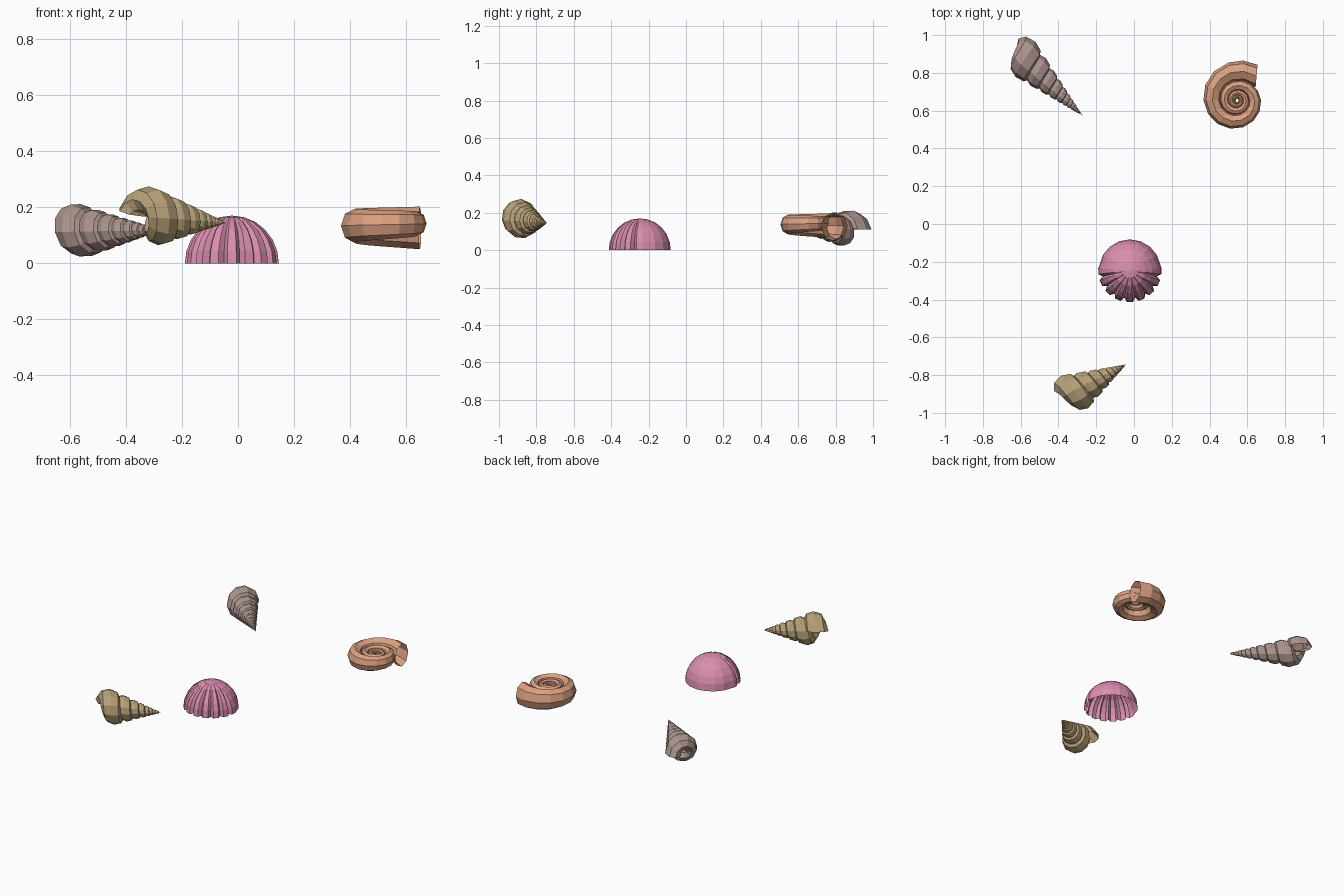
import bpy, bmesh, math
from mathutils import Vector

if "Cube" in bpy.data.objects:
    bpy.data.objects.remove(bpy.data.objects["Cube"])


def material(name, rgb):
    m = bpy.data.materials.new(name)
    m.diffuse_color = (*rgb, 1)
    m.use_nodes = True
    m.node_tree.nodes["Principled BSDF"].inputs["Base Color"].default_value = m.diffuse_color
    return m


def finish(name, bm, mat):
    bmesh.ops.recalc_face_normals(bm, faces=bm.faces)
    me = bpy.data.meshes.new(name)
    bm.to_mesh(me)
    bm.free()
    me.materials.append(mat)
    ob = bpy.data.objects.new(name, me)
    bpy.context.collection.objects.link(ob)
    return ob


def spiral_shell(name, mat, apex, axis, mouth, reach, rho, half_r, half_a,
                 growth, turns, per_turn, sides=8, tilt=0.0):
    """Growing tube wound from the open mouth back to the apex.
    reach/rho = distance of mouth centre along / from the axis,
    half_r/half_a = tube half sizes across / along the axis."""
    apex, d = Vector(apex), Vector(axis).normalized()
    e1 = Vector(mouth)
    e1 = (e1 - d * e1.dot(d)).normalized()
    e2 = e1.cross(d)
    bm = bmesh.new()
    rings = []
    for i in range(int(turns * per_turn) + 1):
        phi = 2 * math.pi * i / per_turn
        f = growth ** (-i / per_turn)
        out = e1 * math.cos(phi) + e2 * math.sin(phi)
        back = e2 * math.cos(phi) - e1 * math.sin(phi)
        t = tilt * max(0, 1 - i / 2)          # slanted lip near the mouth
        u = out * math.cos(t) + back * math.sin(t)
        c = apex + (d * reach + out * rho) * f
        ring = []
        for k in range(sides):
            a = 2 * math.pi * k / sides
            ring.append(bm.verts.new(
                c + (u * math.cos(a) * half_r + d * math.sin(a) * half_a) * f))
        rings.append(ring)
    for r0, r1 in zip(rings, rings[1:]):
        for k in range(sides):
            j = (k + 1) % sides
            bm.faces.new((r0[k], r0[j], r1[j], r1[k]))
    tip = bm.verts.new(apex)
    for k in range(sides):
        bm.faces.new((rings[-1][k], rings[-1][(k + 1) % sides], tip))
    return finish(name, bm, mat)


def ribbed_dome(name, mat, centre, radius, height, ribs, levels):
    """Open dome: ribbed around the front, plain facets at the back."""
    outline = []                               # (angle in degrees, radius factor)
    start, span = 170, 200
    step = span / ribs
    for i in range(ribs):
        a = start + i * step
        outline += [(a, 0.87 if i else 0.97), (a + step * 0.25, 1.0),
                    (a + step * 0.75, 1.0)]
    back = 8
    outline += [(start + span + i * (360 - span) / back, 0.98)
                for i in range(back)]
    bm = bmesh.new()
    rings = []
    for l in range(levels):
        e = math.pi / 2 * l / levels
        rings.append([bm.verts.new((
            centre[0] + radius * k * math.cos(e) * math.cos(math.radians(a)),
            centre[1] + radius * k * math.cos(e) * math.sin(math.radians(a)),
            height * math.sin(e))) for a, k in outline])
    n = len(outline)
    for r0, r1 in zip(rings, rings[1:]):
        for k in range(n):
            j = (k + 1) % n
            bm.faces.new((r0[k], r0[j], r1[j], r1[k]))
    top = bm.verts.new((centre[0], centre[1], height))
    for k in range(n):
        bm.faces.new((rings[-1][k], rings[-1][(k + 1) % n], top))
    return finish(name, bm, mat)


tan = material("tan", (0.48, 0.36, 0.19))
mauve = material("dusty mauve", (0.42, 0.305, 0.275))
orange = material("peach orange", (0.71, 0.355, 0.22))
pink = material("pink", (0.70, 0.27, 0.43))

# Flat coiled shell
spiral_shell("flat_coiled_shell", orange, (0.545, 0.655, 0.162), (0, 0, -1),
             (math.cos(math.radians(51)), math.sin(math.radians(51)), 0),
             0.036, 0.165, 0.06, 0.076, 1.94, 4.5, 14, tilt=math.radians(34))

# Tan turret shell, lying with its mouth to the back left
spiral_shell("tan_turret_shell", tan, (-0.04, -0.743, 0.145),
             (-0.294, -0.163, 0.018), (-0.43, 0.90, 0.3),
             0.335, 0.066, 0.054, 0.07, 1.36, 10, 11)

# Slender mauve turret shell
spiral_shell("mauve_turret_shell", mauve, (-0.27, 0.571, 0.118),
             (-0.72, 0.69, -0.015), (0.69, 0.72, 0.0),
             0.455, 0.06, 0.05, 0.076, 1.28, 12, 10)

# Ribbed dome shell, hollow below
ribbed_dome("ribbed_dome_shell", pink, (-0.022, -0.246), 0.168, 0.17, 9, 6)
